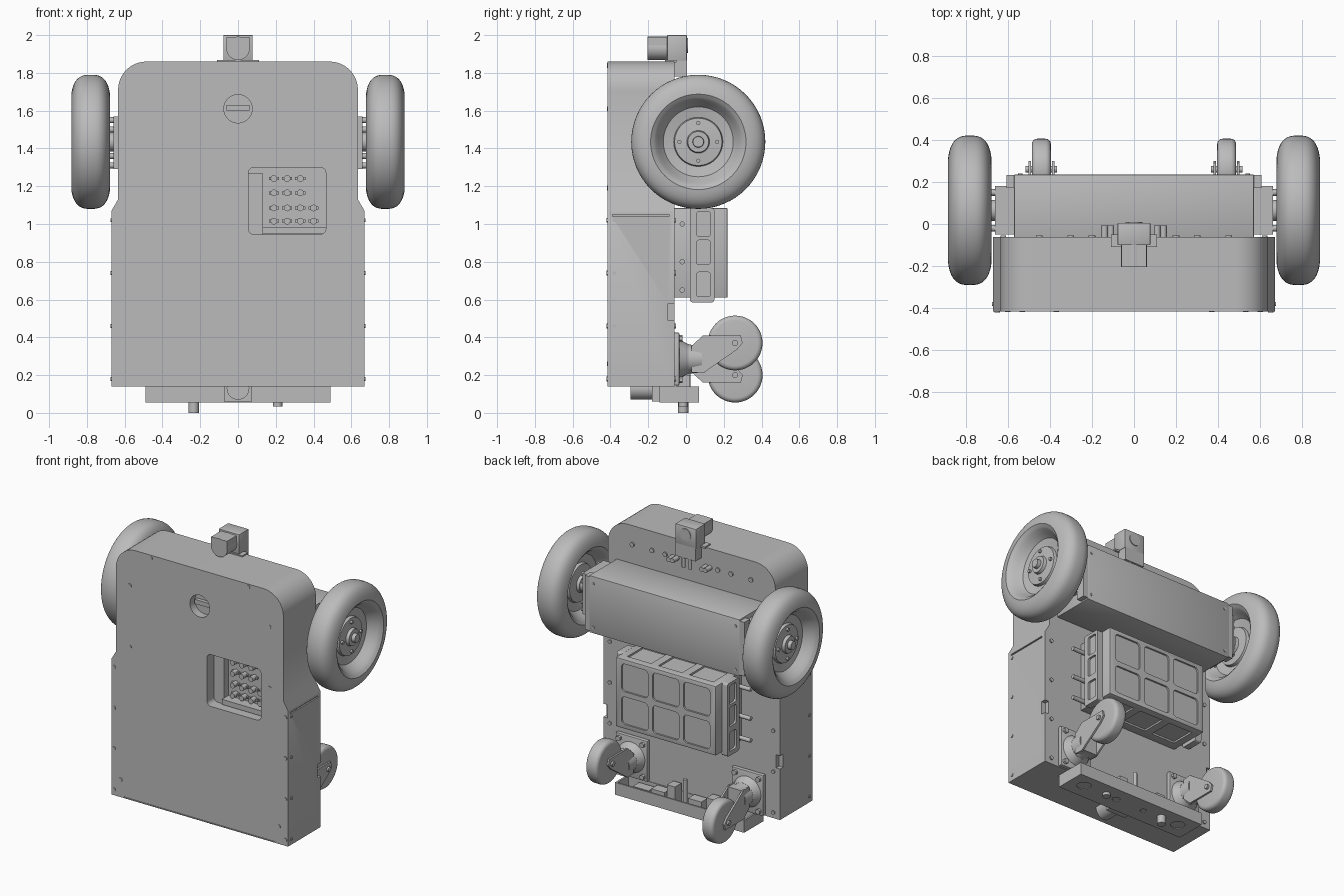
import bpy, bmesh
from math import sin, cos, pi, radians
from mathutils import Matrix, Vector

if "Cube" in bpy.data.objects:
    bpy.data.objects.remove(bpy.data.objects["Cube"])

grey = bpy.data.materials.new("plain grey")
grey.use_nodes = True
grey.diffuse_color = (0.5, 0.5, 0.5, 1)
grey.node_tree.nodes["Principled BSDF"].inputs["Base Color"].default_value = (0.5, 0.5, 0.5, 1)

TURN = {"x": Matrix.Rotation(pi / 2, 4, "Y"), "y": Matrix.Rotation(-pi / 2, 4, "X"), "z": Matrix()}


def finish(name, bm):
    bmesh.ops.recalc_face_normals(bm, faces=bm.faces)
    mesh = bpy.data.meshes.new(name)
    bm.to_mesh(mesh)
    bm.free()
    mesh.materials.append(grey)
    ob = bpy.data.objects.new(name, mesh)
    bpy.context.collection.objects.link(ob)
    return ob


def add_box(bm, x, y, z):
    """Box from three (low, high) ranges."""
    r = (x, y, z)
    m = Matrix.Translation([sum(a) / 2 for a in r]) @ Matrix.Diagonal([a[1] - a[0] for a in r] + [1])
    return bmesh.ops.create_cube(bm, size=1, matrix=m)["verts"]


def add_cyl(bm, at, r, depth, axis, r2=None, seg=24):
    bmesh.ops.create_cone(bm, cap_ends=True, segments=seg, radius1=r, radius2=r if r2 is None else r2,
                          depth=depth, matrix=Matrix.Translation(at) @ TURN[axis])


def box(name, x, y, z, bevel=0):
    bm = bmesh.new()
    add_box(bm, x, y, z)
    if bevel:
        bmesh.ops.bevel(bm, geom=bm.edges[:], offset=bevel, segments=2, affect="EDGES", profile=0.5)
    return finish(name, bm)


def cyl(name, at, r, depth, axis, r2=None, seg=32):
    bm = bmesh.new()
    add_cyl(bm, at, r, depth, axis, r2, seg)
    return finish(name, bm)


def add_prism(bm, points, low, high, axis):
    """Extrude a flat outline: (x, z) points along y, or (y, z) points along x."""
    put = (lambda p, d: (p[0], d, p[1])) if axis == "y" else (lambda p, d: (d, p[0], p[1]))
    face = bm.faces.new([bm.verts.new(put(p, low)) for p in points])
    new = bmesh.ops.extrude_face_region(bm, geom=[face])["geom"]
    shift = Vector((0, high - low, 0) if axis == "y" else (high - low, 0, 0))
    bmesh.ops.translate(bm, vec=shift, verts=[v for v in new if isinstance(v, bmesh.types.BMVert)])


def rounded(x0, x1, z0, z1, r, n=6):
    """Rounded rectangle outline."""
    corners = ((x1 - r, z1 - r), (x0 + r, z1 - r), (x0 + r, z0 + r), (x1 - r, z0 + r))
    return [(cx + r * cos((k + i / n) * pi / 2), cz + r * sin((k + i / n) * pi / 2))
            for k, (cx, cz) in enumerate(corners) for i in range(n + 1)]


def cut(ob, bm):
    cutter = finish("cutter", bm)
    mod = ob.modifiers.new("cut", "BOOLEAN")
    mod.object, mod.operation, mod.solver = cutter, "DIFFERENCE", "EXACT"
    bpy.context.view_layer.objects.active = ob
    bpy.ops.object.modifier_apply(modifier=mod.name)
    bpy.data.objects.remove(cutter)


# Main housing: rounded top, slightly wider lower half
top = [p for p in rounded(-0.635, 0.635, 1.2, 1.86, 0.15, 10) if p[1] > 1.6]
outline = top + [(-0.635, 1.13), (-0.67, 1.07), (-0.67, 0.14), (0.67, 0.14), (0.67, 1.07), (0.635, 1.13)]
bm = bmesh.new()
add_prism(bm, outline, -0.415, -0.062, "y")
body = finish("housing", bm)

# Front port bay, round window, side seams and rear side notches
bm = bmesh.new()
add_prism(bm, rounded(0.055, 0.465, 0.945, 1.3, 0.03), -0.5, -0.29, "y")
add_cyl(bm, (0, -0.42, 1.61), 0.075, 0.12, "y", seg=32)
for s in (-1, 1):
    add_box(bm, sorted((s * 0.66, s * 0.7)), (-0.39, -0.09), (1.04, 1.05))
    add_box(bm, sorted((s * 0.64, s * 0.7)), (-0.095, -0.04), (0.49, 0.58))
add_box(bm, (-0.57, 0.57), (-0.43, -0.41), (0.146, 0.152))
cut(body, bm)

# Port bay contents
box("bay_ledge", (0.13, 0.465), (-0.36, -0.28), (0.95, 0.985))
box("bay_side_block", (0.055, 0.13), (-0.34, -0.28), (0.945, 1.27))
bm = bmesh.new()
for row, z in enumerate((1.24, 1.165, 1.085, 1.015)):
    for i in range(3 if row < 2 else 4):
        x = 0.19 + 0.07 * i
        add_cyl(bm, (x, -0.31, z), 0.018, 0.05, "y", seg=12)
        add_box(bm, (x - 0.027, x + 0.027), (-0.305, -0.285), (z - 0.008, z + 0.008))
finish("bay_connectors", bm)
box("window_bar", (-0.06, 0.06), (-0.385, -0.36), (1.6, 1.63))

# Screws over front, sides and back
bm = bmesh.new()
for s in (-1, 1):
    for z in (0.18, 0.46, 0.74, 1.02):
        add_cyl(bm, (s * 0.65, -0.416, z), 0.013, 0.008, "y", seg=12)
        add_cyl(bm, (s * 0.671, -0.38, z), 0.01, 0.008, "x", seg=12)
        add_cyl(bm, (s * 0.62, -0.06, z), 0.013, 0.012, "y", seg=12)
    for x, z in ((0.53, 1.61), (0.53, 1.19), (0.6, 0.26), (0.37, 1.84)):
        add_cyl(bm, (s * x, -0.416, z), 0.013, 0.006, "y", seg=12)
    for x in (0.2, 0.3, 0.45):
        add_cyl(bm, (s * x, -0.06, 1.73), 0.016, 0.012, "y", seg=12)
    for z in (1.25, 1.55):
        add_cyl(bm, (s * 0.54, 0.236, z), 0.01, 0.006, "y", seg=12)
finish("screws", bm)

# Drive unit across the back
box("drive_box", (-0.57, 0.57), (-0.065, 0.235), (1.21, 1.6), 0.004)
for s, side in ((1, "left"), (-1, "right")):
    X = lambda a, b: sorted((s * a, s * b))
    box(side + "_drive_mount", X(0.56, 0.66), (-0.05, 0.18), (1.29, 1.57))
    box(side + "_drive_flange", X(0.56, 0.605), (0.17, 0.232), (1.22, 1.59))
    bm = bmesh.new()
    for z in (1.31, 1.36, 1.5, 1.55):
        for y in (-0.02, 0.15):
            add_cyl(bm, (s * 0.665, y, z), 0.016, 0.03, "x", seg=12)
    finish(side + "_mount_bolts", bm)

    # Drive wheel: tyre, dished rim and hub turned about the axle
    tyre = []
    for i in range(25):
        t = radians(165 - 150 * i / 24)
        c, q = cos(t), sin(t)
        tyre.append((0.105 * (abs(c) ** 0.7) * (1 if c > 0 else -1), 0.2 + 0.155 * q ** 0.8))
    dish = [(0.09, 0.235), (0.08, 0.225), (0.055, 0.21), (0.02, 0.185), (0.01, 0.13), (0.03, 0.125),
            (0.035, 0.06), (0.055, 0.055), (0.055, 0.03), (0.08, 0.028), (0.08, 0)]
    profile = [(-x, r) for x, r in reversed(dish)] + tyre + dish
    bm = bmesh.new()
    verts = [bm.verts.new((x, 0, r)) for x, r in profile]
    edges = [bm.edges.new(e) for e in zip(verts, verts[1:])]
    bmesh.ops.spin(bm, geom=verts + edges, cent=(0, 0, 0), axis=(1, 0, 0), angle=2 * pi, steps=64, use_duplicate=False)
    bmesh.ops.remove_doubles(bm, verts=bm.verts, dist=0.0005)
    for k in range(4):
        add_cyl(bm, (s * 0.035, 0.1 * cos(k * pi / 2), 0.1 * sin(k * pi / 2)), 0.011, 0.02, "x", seg=12)
    wheel = finish(side + "_drive_wheel", bm)
    wheel.location = (s * 0.78, 0.065, 1.435)
    cyl(side + "_axle", (s * 0.71, 0.065, 1.435), 0.05, 0.16, "x")

    # Swivel caster, left one turned up and right one turned down
    cx, cz = s * 0.44, 0.285
    wz = cz + s * 0.085
    plate = box(side + "_caster_plate", (cx - 0.12, cx + 0.12), (-0.065, -0.035), (cz - 0.14, cz + 0.14), 0.006)
    bm = bmesh.new()
    for dx in (-0.09, 0.09):
        for dz in (-0.11, 0.11):
            add_cyl(bm, (cx + dx, -0.03, cz + dz), 0.018, 0.025, "y", seg=6)
    finish(side + "_caster_bolts", bm)
    cyl(side + "_caster_turntable", (cx, -0.012, cz), 0.105, 0.05, "y", 0.078)
    cyl(side + "_caster_neck", (cx, 0.045, cz), 0.078, 0.08, "y", 0.07)
    bm = bmesh.new()
    arm = [(0.03, cz - s * 0.07), (0.09, cz - s * 0.075), (0.27, wz - s * 0.035), (0.3, wz),
           (0.29, wz + s * 0.04), (0.09, wz + s * 0.04), (0.03, cz + s * 0.07)]
    for a in (-0.062, 0.05):
        add_prism(bm, arm, cx + a, cx + a + 0.012, "x")
    add_box(bm, (cx - 0.06, cx + 0.06), (0.04, 0.1), (cz - 0.07, cz + 0.07))
    finish(side + "_caster_fork", bm)
    bm = bmesh.new()
    add_cyl(bm, (cx, 0.26, wz), 0.145, 0.09, "x", seg=48)
    rims = [e for e in bm.edges if all(len(f.verts) in (4, 48) for f in e.link_faces)
            and any(len(f.verts) == 48 for f in e.link_faces)]
    bmesh.ops.bevel(bm, geom=rims, offset=0.025, segments=4, affect="EDGES", profile=0.5)
    finish(side + "_caster_wheel", bm)
    cyl(side + "_caster_axle", (cx, 0.26, wz), 0.016, 0.15, "x", seg=12)

# Battery case with rounded pockets
battery = box("battery_case", (-0.38, 0.38), (-0.065, 0.22), (0.61, 1.085), 0.006)
bm = bmesh.new()
for i in range(3):
    x = -0.235 + 0.235 * i
    for z in (0.735, 0.96):
        add_prism(bm, rounded(x - 0.1, x + 0.1, z - 0.095, z + 0.095, 0.025), 0.208, 0.3, "y")
    for z in (0.61, 1.085):
        add_box(bm, (x - 0.09, x + 0.09), (0.0, 0.17), (z - 0.012, z + 0.012))
cut(battery, bm)
for s, side in ((1, "left"), (-1, "right")):
    bm = bmesh.new()
    add_prism(bm, rounded(0.02, 0.15, 0.585, 1.085, 0.015), s * 0.375, s * 0.42, "x")
    rail = finish(side + "_battery_rail", bm)
    bm = bmesh.new()
    for z in (0.68, 0.85, 1.0):
        add_prism(bm, rounded(0.055, 0.13, z - 0.065, z + 0.065, 0.015), s * 0.405, s * 0.44, "x")
    cut(rail, bm)
    bm = bmesh.new()
    for z in (0.65, 0.8, 1.0):
        add_cyl(bm, (s * 0.43, -0.02, z), 0.014, 0.1, "x", seg=12)
    finish(side + "_battery_latches", bm)

# Lower sensor tray, open towards the top behind the housing
tray = box("sensor_tray", (-0.49, 0.49), (-0.14, 0.07), (0.055, 0.139))
bm = bmesh.new()
add_box(bm, (-0.478, 0.478), (-0.06, 0.058), (0.067, 0.2))
for x, r in ((-0.38, 0.045), (0.38, 0.045), (0.12, 0.025), (-0.1, 0.02)):
    add_cyl(bm, (x, -0.03, 0.055), r, 0.01, "z")
cut(tray, bm)
bm = bmesh.new()
for x, w, h in ((-0.36, 0.05, 0.13), (-0.2, 0.03, 0.19), (-0.08, 0.05, 0.15), (0.1, 0.03, 0.2),
                (0.2, 0.05, 0.14), (0.33, 0.06, 0.12)):
    add_box(bm, (x - w, x + w), (-0.05, 0.02), (0.06, h))
add_cyl(bm, (0, 0.01, 0.17), 0.014, 0.2, "z", seg=12)
add_cyl(bm, (-0.235, -0.015, 0.035), 0.028, 0.07, "z", seg=16)
add_cyl(bm, (0.21, -0.015, 0.05), 0.025, 0.03, "z", seg=16)
finish("tray_electronics", bm)
box("lower_sensor_housing", (-0.075, 0.075), (-0.18, -0.1), (0.06, 0.139))
cyl("lower_sensor_lens", (0, -0.22, 0.13), 0.06, 0.15, "y")

# Top sensor on its bracket
box("top_sensor_housing", (-0.078, 0.078), (-0.1, 0.005), (1.865, 2.0), 0.004)
cyl("top_sensor_lens", (0, -0.15, 1.93), 0.062, 0.11, "y")
box("top_sensor_hood", (-0.06, 0.06), (-0.205, -0.09), (1.935, 1.99))
box("top_sensor_bracket", (-0.075, 0.075), (-0.064, 0.005), (1.78, 1.87))
box("top_sensor_foot", (-0.11, 0.11), (-0.11, -0.05), (1.855, 1.868))
cyl("top_sensor_back_cap", (0, 0.006, 1.945), 0.04, 0.008, "y")
bm = bmesh.new()
for x in (-0.14, -0.11, 0.11, 0.14):
    add_cyl(bm, (x, -0.035, 1.73), 0.016, 0.055, "y", seg=12)
for x in (-0.025, 0.025):
    add_cyl(bm, (x, -0.01, 1.75), 0.012, 0.08, "z", seg=12)
finish("top_sensor_plugs", bm)

# Smooth rounded parts while keeping hard edges crisp
bpy.ops.object.select_all(action="DESELECT")
for ob in bpy.context.scene.objects:
    if ob.type == "MESH":
        ob.select_set(True)
        bpy.context.view_layer.objects.active = ob
bpy.ops.object.shade_smooth_by_angle(angle=radians(32))
